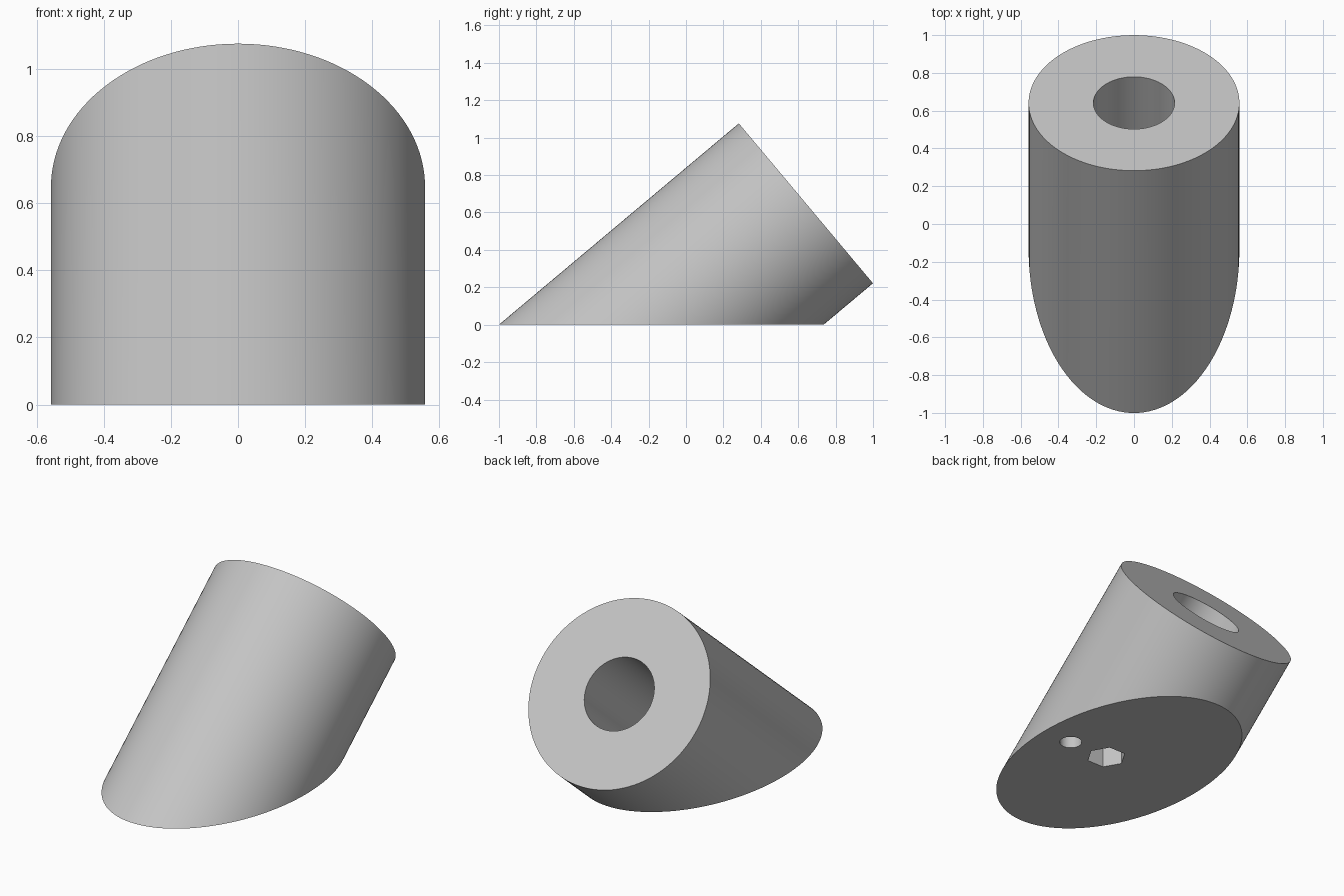
import bpy
import bmesh
from math import radians
from mathutils import Matrix, Vector

default = bpy.data.objects.get("Cube")
if default:
    bpy.data.objects.remove(default, do_unlink=True)

RADIUS = 0.558
RIM = Vector((0, 0.641, 0.649))             # centre of the sloping upper face
TILT = Matrix.Rotation(radians(-50), 4, 'X')  # local z runs up along the barrel

grey = bpy.data.materials.new("light_grey")
grey.use_nodes = True
grey.diffuse_color = (0.55, 0.55, 0.55, 1)
grey.node_tree.nodes["Principled BSDF"].inputs["Base Color"].default_value = (0.55, 0.55, 0.55, 1)


def cylinder(name, radius, low, high, sides, frame, flat_base=False):
    """Cylinder from low to high on the local z axis of the given frame."""
    bm = bmesh.new()
    bmesh.ops.create_cone(bm, cap_ends=True, segments=sides, radius1=radius,
                          radius2=radius, depth=high - low,
                          matrix=frame @ Matrix.Translation((0, 0, (low + high) / 2)))
    if flat_base:
        geom = bm.verts[:] + bm.edges[:] + bm.faces[:]
        cut = bmesh.ops.bisect_plane(bm, geom=geom, plane_co=(0, 0, 0),
                                     plane_no=(0, 0, 1), clear_inner=True)
        rim = [e for e in cut["geom_cut"] if isinstance(e, bmesh.types.BMEdge)]
        bmesh.ops.contextual_create(bm, geom=rim)
    bmesh.ops.recalc_face_normals(bm, faces=bm.faces[:])
    mesh = bpy.data.meshes.new(name)
    bm.to_mesh(mesh)
    bm.free()
    mesh.materials.append(grey)
    obj = bpy.data.objects.new(name, mesh)
    bpy.context.collection.objects.link(obj)
    return obj


# Leaning barrel, sliced flat where it stands
barrel_frame = Matrix.Translation(RIM) @ TILT
body = cylinder("leaning_holder", RADIUS, -2.2, 0, 128, barrel_frame, flat_base=True)

# Blind bore in the upper face, hexagonal pocket and round hole in the base
hex_frame = Matrix.Translation((0.094, -0.134, 0)) @ Matrix.Rotation(radians(30), 4, 'Z')
round_frame = Matrix.Translation((0.36, -0.134, 0))
cutters = [
    cylinder("bore_cutter", 0.215, -0.7, 0.1, 96, barrel_frame),
    cylinder("hex_pocket_cutter", 0.112, -0.1, 0.2, 6, hex_frame),
    cylinder("round_hole_cutter", 0.063, -0.1, 0.2, 48, round_frame),
]

bpy.ops.object.select_all(action='DESELECT')
bpy.context.view_layer.objects.active = body
body.select_set(True)
for cutter in cutters:
    cutter.hide_render = True
    mod = body.modifiers.new(cutter.name, 'BOOLEAN')
    mod.operation = 'DIFFERENCE'
    mod.solver = 'EXACT'
    mod.object = cutter
    bpy.ops.object.modifier_apply(modifier=mod.name)
    bpy.data.objects.remove(cutter, do_unlink=True)

bpy.ops.object.shade_smooth_by_angle(angle=radians(30))
